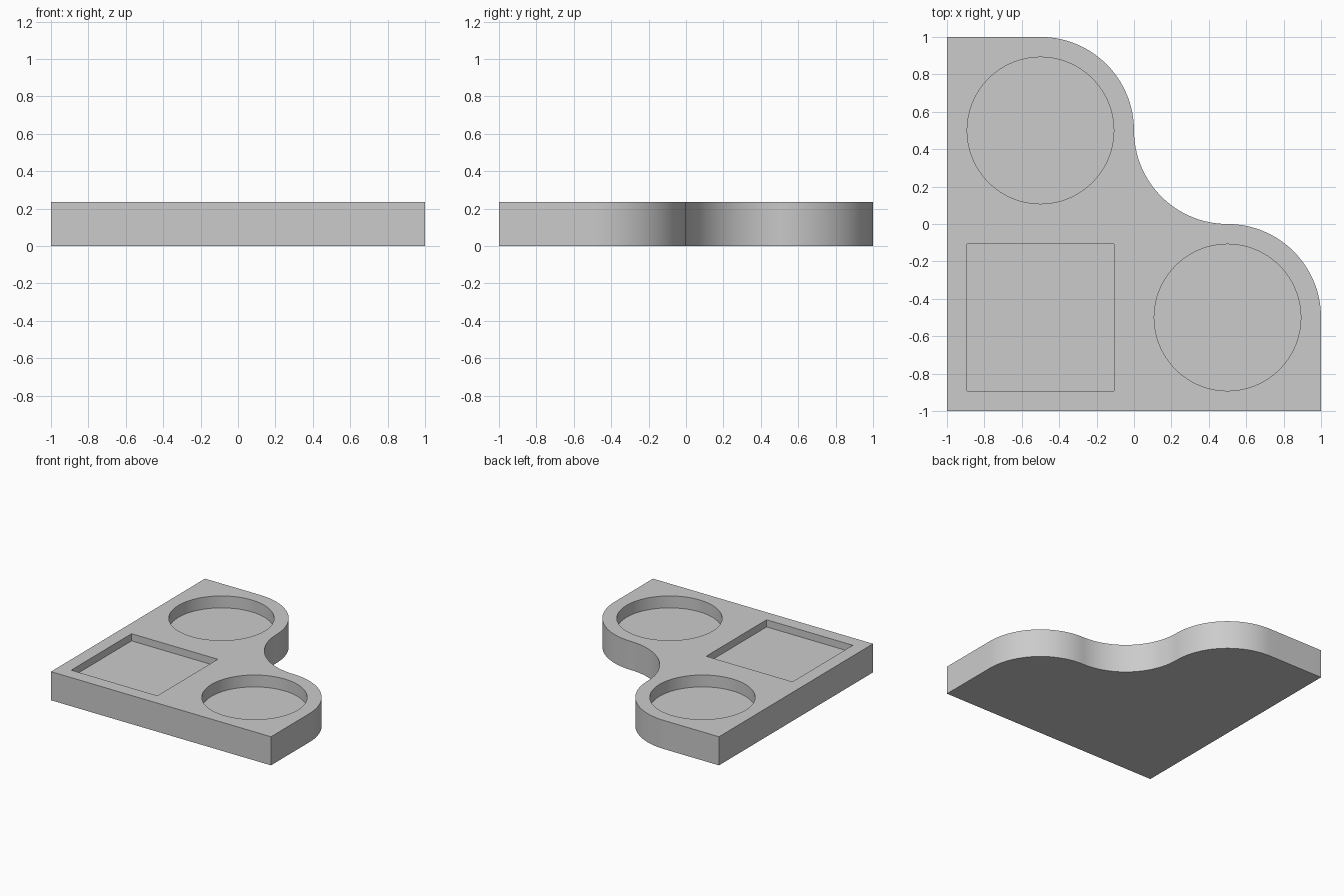
import bpy
import bmesh
import math

if "Cube" in bpy.data.objects:
    bpy.data.objects.remove(bpy.data.objects["Cube"], do_unlink=True)

HEIGHT = 0.235
ROUND_DEPTH = 0.098
SQUARE_DEPTH = 0.059
POCKET_R = 0.392
ARC_STEPS = 32

# Single grey material
grey = bpy.data.materials.new("grey")
grey.use_nodes = True
grey.diffuse_color = (0.6, 0.6, 0.6, 1)
grey.node_tree.nodes["Principled BSDF"].inputs["Base Color"].default_value = (0.6, 0.6, 0.6, 1)


def arc(cx, cy, r, start, end, steps=ARC_STEPS):
    """Points along an arc, angles in degrees."""
    angles = [math.radians(start + (end - start) * i / steps) for i in range(steps + 1)]
    return [(cx + r * math.cos(a), cy + r * math.sin(a)) for a in angles]


def prism(name, outline, z0, z1):
    """Extrude a counter-clockwise outline from z0 to z1."""
    bm = bmesh.new()
    base = bm.faces.new([bm.verts.new((x, y, z0)) for x, y in outline])
    top = bmesh.ops.extrude_face_region(bm, geom=[base], use_keep_orig=True)
    verts = [g for g in top["geom"] if isinstance(g, bmesh.types.BMVert)]
    bmesh.ops.translate(bm, verts=verts, vec=(0, 0, z1 - z0))
    bmesh.ops.recalc_face_normals(bm, faces=bm.faces)
    mesh = bpy.data.meshes.new(name)
    bm.to_mesh(mesh)
    bm.free()
    mesh.materials.append(grey)
    obj = bpy.data.objects.new(name, mesh)
    bpy.context.collection.objects.link(obj)
    return obj


# Tray body: square corner at front right, S-curve across the opposite side
outline = [(-1, -1), (1, -1)]
outline += arc(0.5, -0.5, 0.5, 0, 90)
outline += arc(0.5, 0.5, 0.5, 270, 180)[1:]
outline += arc(-0.5, 0.5, 0.5, 0, 90)[1:]
outline += [(-1, 1)]
tray = prism("tray", outline, 0, HEIGHT)

# Pockets: two round, one square
circle = arc(0, 0, POCKET_R, 0, 360, 96)[:-1]
square = [(-POCKET_R, -POCKET_R), (POCKET_R, -POCKET_R),
          (POCKET_R, POCKET_R), (-POCKET_R, POCKET_R)]
pockets = [("round_pocket_back", circle, -0.5, 0.5, ROUND_DEPTH),
           ("round_pocket_front", circle, 0.5, -0.5, ROUND_DEPTH),
           ("square_pocket", square, -0.5, -0.5, SQUARE_DEPTH)]

bpy.ops.object.select_all(action="DESELECT")
bpy.context.view_layer.objects.active = tray
tray.select_set(True)
for name, shape, cx, cy, depth in pockets:
    cutter = prism(name, [(x + cx, y + cy) for x, y in shape], HEIGHT - depth, HEIGHT + 0.1)
    cutter.hide_render = True
    cut = tray.modifiers.new(name, "BOOLEAN")
    cut.operation = "DIFFERENCE"
    cut.solver = "EXACT"
    cut.object = cutter
    bpy.ops.object.modifier_apply(modifier=cut.name)
    bpy.data.objects.remove(cutter, do_unlink=True)

# Smooth curved walls, crisp rims
bpy.ops.object.shade_smooth_by_angle(angle=math.radians(30))
